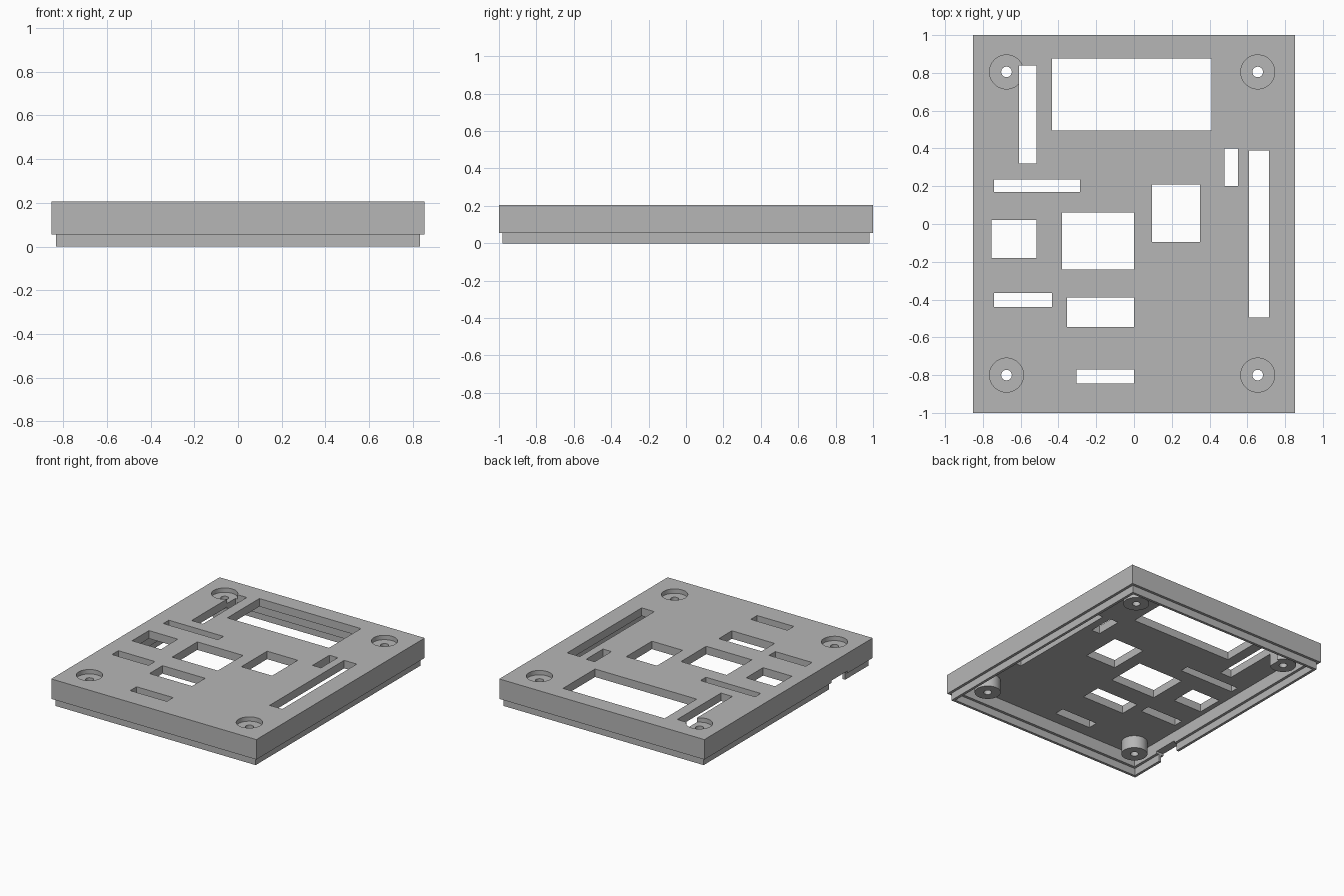
import bpy
import bmesh
import math
from mathutils import Matrix

cube = bpy.data.objects.get("Cube")
if cube:
    bpy.data.objects.remove(cube, do_unlink=True)

HALF_X, HALF_Y, TOP = 0.853, 1.0, 0.205
STEP = 0.055         # height where the lip meets the body
CEILING = 0.145      # underside of the top plate
INSET = 0.02

grey = bpy.data.materials.new("plain grey")
grey.use_nodes = True
colour = (0.47, 0.47, 0.47, 1)
grey.diffuse_color = colour
grey.node_tree.nodes["Principled BSDF"].inputs["Base Color"].default_value = colour


def add_box(bm, x0, x1, y0, y1, z0, z1):
    centre = ((x0 + x1) / 2, (y0 + y1) / 2, (z0 + z1) / 2)
    scale = Matrix.Diagonal((x1 - x0, y1 - y0, z1 - z0, 1))
    bmesh.ops.create_cube(bm, size=1, matrix=Matrix.Translation(centre) @ scale)


def add_frame_box(bm, inset, z0, z1):
    x, y = HALF_X - inset, HALF_Y - inset
    add_box(bm, -x, x, -y, y, z0, z1)


def add_cylinder(bm, x, y, radius, z0, z1):
    bmesh.ops.create_cone(bm, cap_ends=True, segments=48, radius1=radius, radius2=radius,
                          depth=z1 - z0, matrix=Matrix.Translation((x, y, (z0 + z1) / 2)))


def make_object(name, build):
    bm = bmesh.new()
    build(bm)
    mesh = bpy.data.meshes.new(name)
    bm.to_mesh(mesh)
    bm.free()
    mesh.materials.append(grey)
    obj = bpy.data.objects.new(name, mesh)
    bpy.context.collection.objects.link(obj)
    return obj


def combine(target, operation, build):
    """Apply one boolean with a temporary tool object."""
    tool = make_object("tool", build)
    tool.hide_render = True
    mod = target.modifiers.new("boolean", 'BOOLEAN')
    mod.operation, mod.solver, mod.object = operation, 'EXACT', tool
    bpy.context.view_layer.objects.active = target
    bpy.ops.object.modifier_apply(modifier=mod.name)
    bpy.data.objects.remove(tool, do_unlink=True)


# Openings in the top plate: x range, then y range
openings = [
    (-.435, .41, .495, .875), (-.61, -.515, .32, .84), (-.74, -.285, .17, .235),
    (-.755, -.515, -.18, .02), (-.38, 0, -.24, .06), (.095, .35, -.095, .21),
    (.48, .55, .2, .4), (.61, .715, -.495, .39), (-.74, -.435, -.44, -.365),
    (-.355, 0, -.545, -.39), (-.305, 0, -.845, -.77),
]
posts = [(x, y) for x in (-.675, .655) for y in (-.8, .805)]


def cavity_tool(bm):
    add_frame_box(bm, 3 * INSET, -.1, CEILING)


def lip_cavity_tool(bm):
    add_frame_box(bm, 2 * INSET, -.1, STEP)


def post_tool(bm):
    for x, y in posts:
        add_cylinder(bm, x, y, .09, .05, .16)


def counterbore_tool(bm):
    for x, y in posts:
        add_cylinder(bm, x, y, .09, .172, .3)


def screw_hole_tool(bm):
    for x, y in posts:
        add_cylinder(bm, x, y, .028, -.1, .3)


def opening_tool(bm):
    for rect in openings:
        add_box(bm, *rect, -.1, .3)


def cable_notch_tool(bm):
    add_box(bm, -1, -.7, -.7, -.51, -.1, .072)


# Body with a stepped lip, hollowed from below
cover = make_object("case_cover", lambda bm: add_frame_box(bm, 0, STEP, TOP))
combine(cover, 'UNION', lambda bm: add_frame_box(bm, INSET, 0, .1))
combine(cover, 'DIFFERENCE', cavity_tool)
combine(cover, 'DIFFERENCE', lip_cavity_tool)

# Screw posts, then all the cutouts
combine(cover, 'UNION', post_tool)
for tool in (counterbore_tool, screw_hole_tool, opening_tool, cable_notch_tool):
    combine(cover, 'DIFFERENCE', tool)

bpy.ops.object.select_all(action='DESELECT')
cover.select_set(True)
bpy.context.view_layer.objects.active = cover
bpy.ops.object.shade_smooth_by_angle(angle=math.radians(30))
